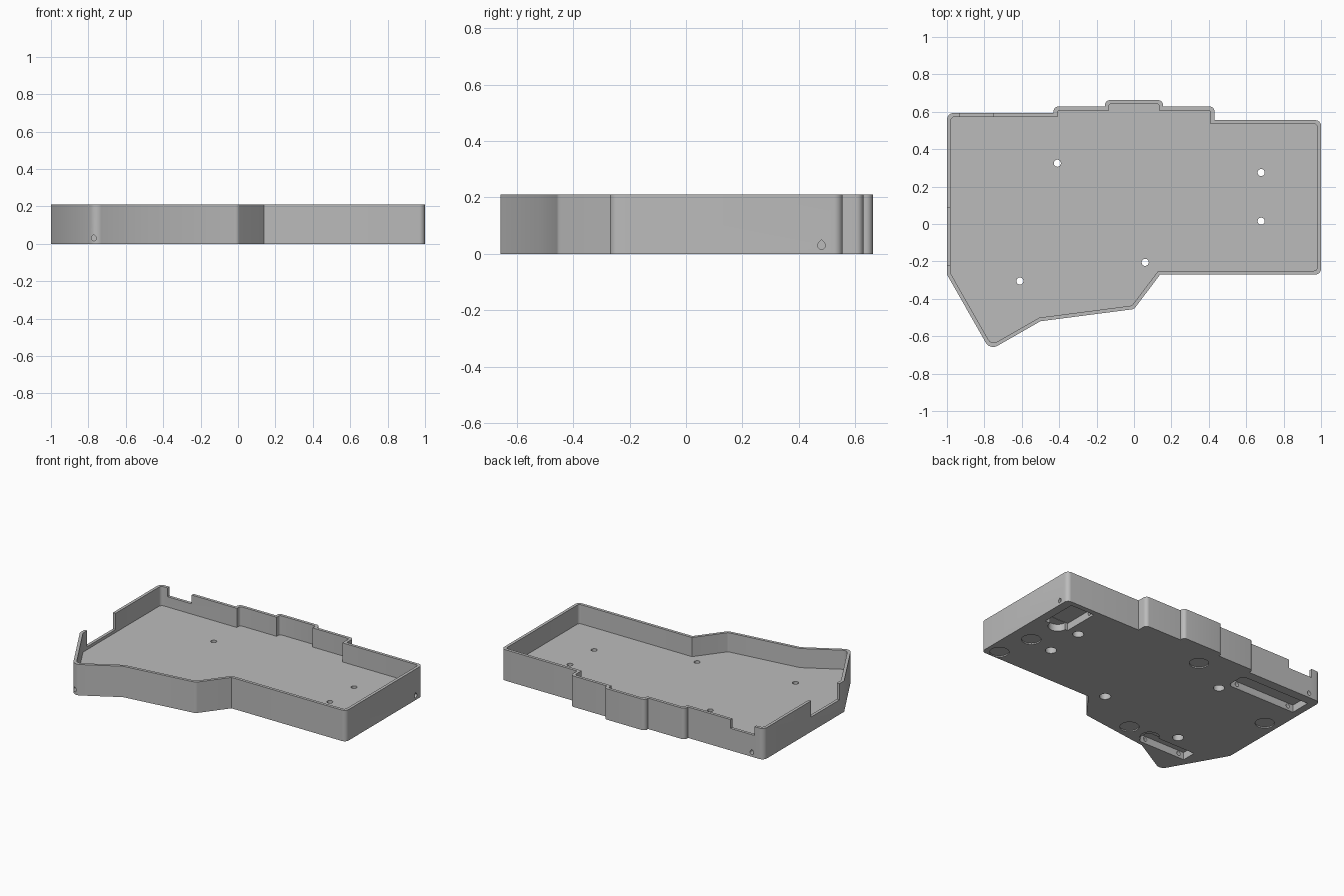
import bpy, bmesh, math
from mathutils import Vector

cube = bpy.data.objects.get("Cube")
if cube:
    bpy.data.objects.remove(cube, do_unlink=True)

HEIGHT, FLOOR, WALL = 0.21, 0.08, 0.02

grey = bpy.data.materials.new("matte grey")
grey.use_nodes = True
grey.diffuse_color = (0.5, 0.5, 0.5, 1)
bsdf = next(n for n in grey.node_tree.nodes if n.type == 'BSDF_PRINCIPLED')
bsdf.inputs["Base Color"].default_value = (0.5, 0.5, 0.5, 1)


def turn(a, p, b):
    u, v = p - a, b - p
    return u.x * v.y - u.y * v.x


def offset(pts, d):
    """Move every edge of a counter-clockwise outline inwards by d."""
    out = []
    for i, p in enumerate(pts):
        u = (p - pts[i - 1]).normalized()
        v = (pts[(i + 1) % len(pts)] - p).normalized()
        n1, n2 = Vector((-u.y, u.x)), Vector((-v.y, v.x))
        out.append(p + (n1 + n2) * d / (1 + n1.dot(n2)))
    return out


def rounded(pts, radii, steps=6):
    """Replace the convex corners by true arcs."""
    out = []
    for i, p in enumerate(pts):
        a, b, r = pts[i - 1], pts[(i + 1) % len(pts)], radii[i]
        if r <= 0 or turn(a, p, b) <= 0:
            out.append(p)
            continue
        u, v = (a - p).normalized(), (b - p).normalized()
        half = u.angle(v) / 2
        start, end = p + u * r / math.tan(half), p + v * r / math.tan(half)
        w = math.sin(half)
        for k in range(steps + 1):
            s = k / steps
            c0, c1, c2 = (1 - s) ** 2, 2 * s * (1 - s) * w, s * s
            out.append((start * c0 + p * c1 + end * c2) / (c0 + c1 + c2))
    return out


def prism(name, pts, lo, hi, axis='z'):
    """Extrude an outline from lo to hi along an axis."""
    place = {'x': lambda p, d: (d, p[0], p[1]),
             'y': lambda p, d: (p[0], d, p[1]),
             'z': lambda p, d: (p[0], p[1], d)}[axis]
    bm = bmesh.new()
    low = [bm.verts.new(place(p, lo)) for p in pts]
    high = [bm.verts.new(place(p, hi)) for p in pts]
    bm.faces.new(low)
    bm.faces.new(high)
    for i in range(len(pts)):
        bm.faces.new((low[i - 1], low[i], high[i], high[i - 1]))
    bmesh.ops.recalc_face_normals(bm, faces=bm.faces)
    mesh = bpy.data.meshes.new(name)
    bm.to_mesh(mesh)
    bm.free()
    obj = bpy.data.objects.new(name, mesh)
    bpy.context.scene.collection.objects.link(obj)
    mesh.materials.append(grey)
    return obj


def circle(x, y, r, n=24):
    return [(x + r * math.cos(math.tau * k / n), y + r * math.sin(math.tau * k / n))
            for k in range(n)]


def box(x0, x1, y0, y1):
    return [Vector(p) for p in ((x0, y0), (x1, y0), (x1, y1), (x0, y1))]


def teardrop(h, z, r=0.014):
    arc = [math.radians(135 + 270 * k / 14) for k in range(15)]
    return [(h + r * math.cos(a), z + r * math.sin(a)) for a in arc] + [(h, z + r * 1.42)]


# Outer outline, counter-clockwise, with a corner radius for each point
corners = [(-1, -.27, 0), (-.77, -.674, .045), (-.5, -.52, 0), (0, -.455, .03),
           (.14, -.27, 0), (1, -.27, .03), (1, .555, .03), (.43, .555, 0),
           (.43, .628, .025), (.155, .628, 0), (.155, .662, .025), (-.155, .662, .025),
           (-.155, .628, 0), (-.43, .628, .025), (-.43, .593, 0), (-1, .593, .035)]
outline = [Vector(c[:2]) for c in corners]
radii = [c[2] for c in corners]
case = prism("tray_case", rounded(outline, radii), 0, HEIGHT)


def cut(*args):
    tool = prism("cutter", *args)
    tool.hide_render = True
    mod = case.modifiers.new("cut", 'BOOLEAN')
    mod.operation, mod.solver, mod.object = 'DIFFERENCE', 'EXACT', tool
    bpy.context.view_layer.objects.active = case
    bpy.ops.object.modifier_apply(modifier=mod.name)
    bpy.data.objects.remove(tool, do_unlink=True)


# Inner tray
cut(rounded(offset(outline, WALL), [max(r - .012, 0) for r in radii], 4), FLOOR, 0.4)

# Lowered rims: side opening and rear port
cut(box(-1.1, -.95, -.22, .085), .1, .4)
cut(box(-.93, -.75, .55, .65), .15, .4)

# Screw holes with counterbores underneath
for x, y in ((-.41, .325), (.68, .275), (.68, .015), (.06, -.205), (-.61, -.305)):
    cut(circle(x, y, .019), -.1, .15)
    cut(circle(x, y, .035), -.1, .045)

# Folding foot pockets, each with a rounded finger end
cut(rounded(box(-.95, -.43, .39, .53), [0, .03, .03, 0]), -.1, .05)
cut(rounded(box(-.81, -.44, -.49, -.39), [0, .03, .03, 0]), -.1, .05)
cut(box(.76, .94, .27, .52), -.1, .05)
cut(circle(.84, .27, .06), -.1, .048)
cut(circle(-.47, -.41, .06), -.1, .012)

# Shallow round recesses for the pads
for x, y in ((.91, -.205), (.86, .04), (-.12, .48), (-.295, -.395), (-.905, .175)):
    cut(circle(x, y, .06), -.1, .008)

# Pivot holes through the walls into the pockets
cut(teardrop(.48, .03), .72, 1.1, 'x')
cut(teardrop(-.91, .03), .35, .7, 'y')
cut(teardrop(-.5, .03), .35, .45, 'y')
cut(teardrop(-.77, .03), -.75, -.45, 'y')
cut(teardrop(-.5, .03), -.505, -.46, 'y')

bpy.ops.object.select_all(action='DESELECT')
case.select_set(True)
bpy.context.view_layer.objects.active = case
bpy.ops.object.shade_smooth_by_angle(angle=math.radians(30))
